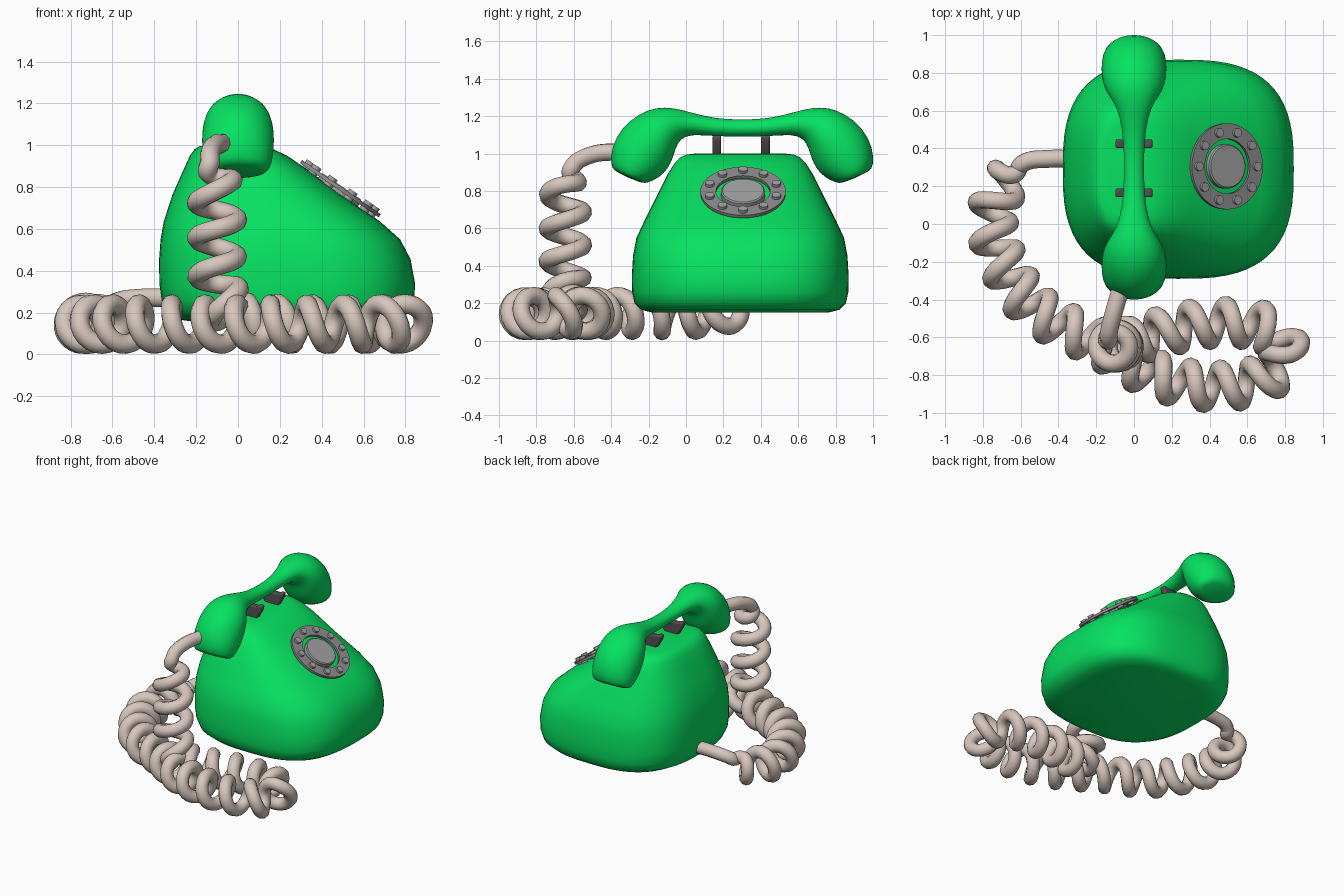
import bpy, bmesh
from math import sin, cos, pi, radians, copysign
from mathutils import Vector, Matrix, Quaternion

if "Cube" in bpy.data.objects:
    bpy.data.objects.remove(bpy.data.objects["Cube"])


def material(name, rgb):
    m = bpy.data.materials.new(name)
    m.diffuse_color = (*rgb, 1)
    m.use_nodes = True
    m.node_tree.nodes["Principled BSDF"].inputs["Base Color"].default_value = m.diffuse_color
    return m


GREEN = material("green", (0.002, 0.76, 0.12))
BEIGE = material("beige", (0.68, 0.57, 0.51))
DARK = material("dark_grey", (0.09, 0.08, 0.085))
MID = material("mid_grey", (0.27, 0.26, 0.26))
LIGHT = material("light_grey", (0.36, 0.36, 0.36))


def finish(name, bm, mat, angle=35):
    bmesh.ops.recalc_face_normals(bm, faces=bm.faces)
    me = bpy.data.meshes.new(name)
    bm.to_mesh(me)
    bm.free()
    ob = bpy.data.objects.new(name, me)
    bpy.context.collection.objects.link(ob)
    me.materials.append(mat)
    bpy.ops.object.select_all(action='DESELECT')
    ob.select_set(True)
    bpy.context.view_layer.objects.active = ob
    bpy.ops.object.shade_smooth_by_angle(angle=radians(angle))
    return ob


def loft(name, rings, mat, caps=True, closed=False, angle=35):
    bm = bmesh.new()
    vs = [[bm.verts.new(p) for p in r] for r in rings]
    pairs = list(zip(vs, vs[1:])) + ([(vs[-1], vs[0])] if closed else [])
    for a, b in pairs:
        for i in range(len(a)):
            j = (i + 1) % len(a)
            bm.faces.new((a[i], a[j], b[j], b[i]))
    if caps and not closed:
        bm.faces.new(vs[0])
        bm.faces.new(vs[-1])
    return finish(name, bm, mat, angle)


# Body: stacked rounded-square sections (z, x left, x right, half depth)
levels = [(0.15, -0.17, 0.68, 0.47), (0.165, -0.27, 0.765, 0.53),
          (0.20, -0.335, 0.82, 0.565), (0.26, -0.365, 0.843, 0.578),
          (0.34, -0.376, 0.846, 0.58), (0.455, -0.377, 0.825, 0.573),
          (0.55, -0.37, 0.775, 0.555), (0.635, -0.355, 0.68, 0.515),
          (0.765, -0.313, 0.488, 0.45), (0.895, -0.255, 0.315, 0.385),
          (0.95, -0.23, 0.235, 0.35), (0.98, -0.208, 0.17, 0.32),
          (0.995, -0.185, 0.12, 0.285), (1.0, -0.15, 0.07, 0.24)]
rings = []
for z, xl, xr, h in levels:
    cx, hx, e = (xl + xr) / 2, (xr - xl) / 2, 2 / 2.85
    ring = []
    for k in range(64):
        c, s = cos(2 * pi * k / 64), sin(2 * pi * k / 64)
        ring.append((cx + hx * copysign(abs(c) ** e, c),
                     0.29 + h * copysign(abs(s) ** e, s), z))
    rings.append(ring)
loft("phone_body", rings, GREEN, angle=50)

# Handset: elliptical sections (top y, top z, bottom y, bottom z, half width)
half = [(-0.385, 0.905, -0.235, 0.838, 0.132), (-0.402, 0.935, -0.20, 0.845, 0.152),
        (-0.402, 1.03, -0.14, 0.872, 0.17), (-0.345, 1.14, -0.095, 0.92, 0.174),
        (-0.25, 1.215, -0.07, 0.975, 0.168), (-0.16, 1.248, -0.055, 1.03, 0.148),
        (-0.07, 1.246, -0.03, 1.08, 0.11), (0.02, 1.222, 0.03, 1.104, 0.075),
        (0.15, 1.187, 0.16, 1.092, 0.055), (0.30, 1.18, 0.30, 1.09, 0.053)]
full = half + [(0.6 - a, b, 0.6 - c, d, w) for a, b, c, d, w in half[-2::-1]]
rings = []
for ty, tz, by, bz, w in full:
    t, b = Vector((0, ty, tz)), Vector((0, by, bz))
    rings.append([(t + b) / 2 + (t - b) / 2 * cos(2 * pi * k / 32)
                  + Vector((w * sin(2 * pi * k / 32), 0, 0)) for k in range(32)])
handset = loft("handset", rings, GREEN, angle=50)
smooth = handset.modifiers.new("smooth", 'SUBSURF')
smooth.levels = smooth.render_levels = 1

# Cradle hooks: flared wedges under the handset bar
fork = [(-0.04, 0.97), (0.04, 0.97), (0.09, 1.055), (0.1, 1.09), (0.085, 1.1),
        (0.05, 1.085), (-0.05, 1.085), (-0.085, 1.1), (-0.1, 1.09), (-0.09, 1.055)]
for side, y in (("left", 0.165), ("right", 0.425)):
    hook = loft("cradle_hook_" + side,
                [[(x, y + d, z) for x, z in fork] for d in (-0.023, 0.023)], DARK)
    bev = hook.modifiers.new("round", 'BEVEL')
    bev.width, bev.segments = 0.012, 3

# Dial: ring, centre plate and studs on the sloping face
DIAL = Matrix.Translation((0.49, 0.305, 0.793)) @ Matrix.Rotation(radians(34.5), 4, 'Y')


def circle(r, z, n=48):
    return [DIAL @ Vector((r * cos(2 * pi * k / n), r * sin(2 * pi * k / n), z))
            for k in range(n)]


loft("dial_ring", [circle(r, z) for r, z in
                   ((0.145, -0.01), (0.228, -0.01), (0.228, 0.008), (0.145, 0.008))],
     MID, closed=True)
loft("dial_centre", [circle(r, z) for r, z in
                     ((0.117, -0.03), (0.117, 0.006), (0.110, 0.012))], LIGHT)
bm = bmesh.new()
for k in range(10):
    a = 2 * pi * k / 10
    place = DIAL @ Matrix.Translation((0.187 * cos(a), 0.187 * sin(a), 0))
    bmesh.ops.create_cone(bm, cap_ends=True, segments=16, radius1=0.024, radius2=0.024,
                          depth=0.05, matrix=place)
finish("dial_studs", bm, LIGHT)

# Cord axis: from the body's back, round the front, up to the handset
axis = [(-0.33, 0.345, 0.27), (-0.45, 0.345, 0.27), (-0.58, 0.325, 0.25),
        (-0.69, 0.215, 0.17), (-0.75, 0.03, 0.145), (-0.705, -0.18, 0.145),
        (-0.57, -0.40, 0.145), (-0.40, -0.53, 0.145), (-0.20, -0.62, 0.145),
        (-0.06, -0.71, 0.145), (0.14, -0.81, 0.145), (0.40, -0.86, 0.145),
        (0.68, -0.82, 0.145), (0.80, -0.68, 0.145), (0.68, -0.545, 0.145),
        (0.40, -0.525, 0.145), (0.16, -0.57, 0.15), (-0.01, -0.62, 0.17),
        (-0.09, -0.645, 0.30), (-0.10, -0.645, 0.50), (-0.10, -0.645, 0.70),
        (-0.12, -0.635, 0.85), (-0.135, -0.59, 0.95), (-0.11, -0.48, 1.0),
        (-0.07, -0.34, 1.01)]
P = [Vector(p) for p in axis]
P = [2 * P[0] - P[1]] + P + [2 * P[-1] - P[-2]]
line = []
for i in range(1, len(P) - 2):
    a, b, c, d = P[i - 1:i + 3]
    for k in range(32):
        t = k / 32
        line.append(0.5 * (2 * b + (c - a) * t + (2 * a - 5 * b + 4 * c - d) * t ** 2
                           + (3 * b - a - 3 * c + d) * t ** 3))
line.append(P[-2])

# Wind the helix about the axis, straight at both ends
total = sum((b - a).length for a, b in zip(line, line[1:]))
PITCH, coil, s = 0.178, [], 0.0
tangent = (line[1] - line[0]).normalized()
normal = Vector((0, 0, 1))
for i, p in enumerate(line):
    if i:
        s += (p - line[i - 1]).length
        new = (p - line[i - 1]).normalized()
        normal = tangent.rotation_difference(new) @ normal
        tangent = new
    grow = min(max((s - 0.27) / 0.17, 0), max((total - s - 0.30) / 0.13, 0), 1)
    grow = grow * grow * (3 - 2 * grow)
    coil.append(p + Quaternion(tangent, 2 * pi * s / PITCH) @ normal * 0.096 * grow)

cu = bpy.data.curves.new("coiled_cord", 'CURVE')
cu.dimensions = '3D'
cu.bevel_depth, cu.bevel_resolution, cu.use_fill_caps = 0.047, 3, True
sp = cu.splines.new('POLY')
sp.points.add(len(coil) - 1)
for pt, co in zip(sp.points, coil):
    pt.co = (*co, 1)
sp.use_smooth = True
cu.materials.append(BEIGE)
cord = bpy.data.objects.new("coiled_cord", cu)
bpy.context.collection.objects.link(cord)
